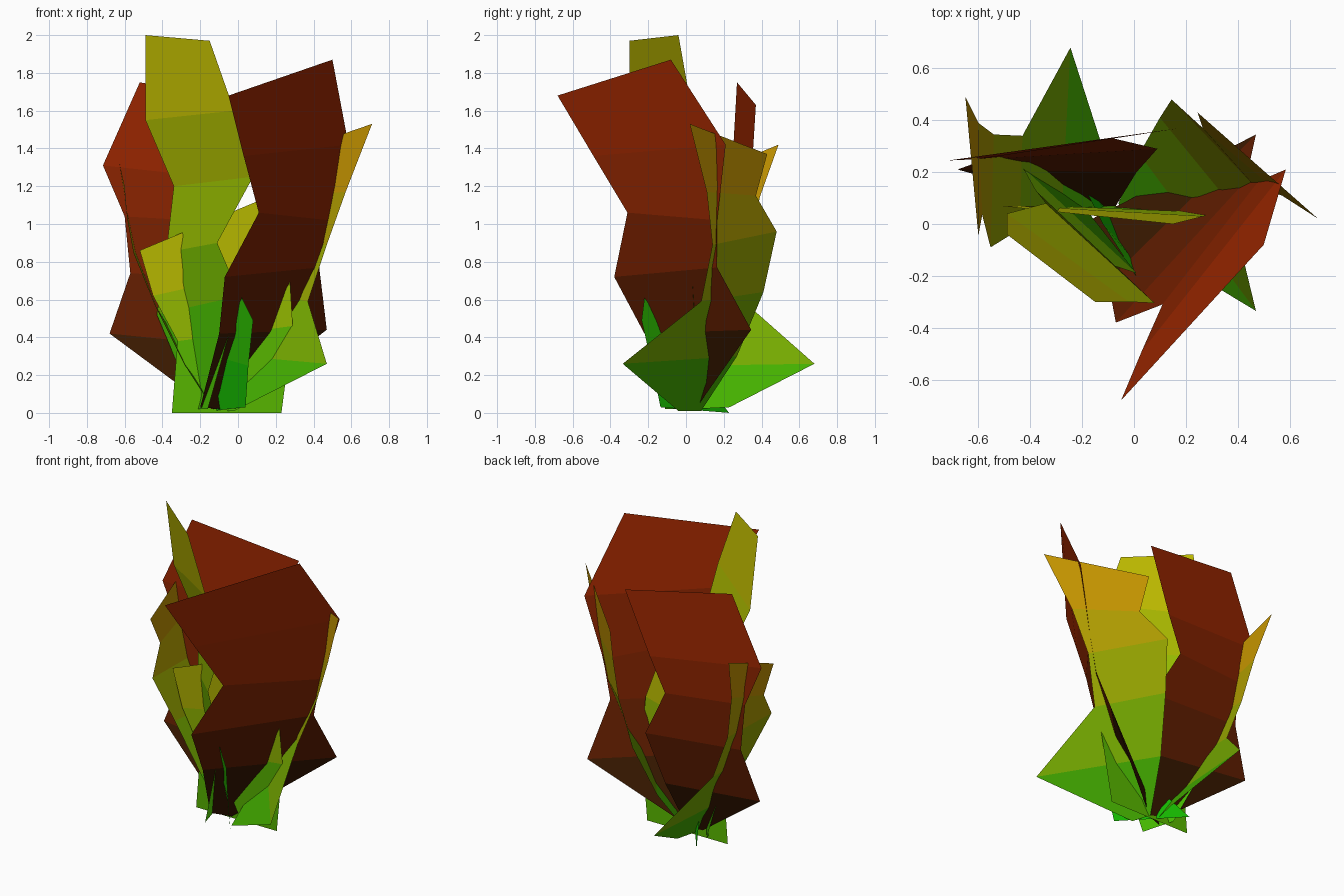
import bpy

GREEN, YELLOW, ORANGE = (0.0, 0.46, 0.0), (0.58, 0.50, 0.0), (0.60, 0.27, 0.0)
BLACK, RED = (0.004, 0.008, 0.0), (0.38, 0.022, 0.0)


def shade(name, a, b, t):
    mat = bpy.data.materials.new(name)
    mat.diffuse_color = (*[p + (q - p) * t for p, q in zip(a, b)], 1)
    return mat


def blade(name, left, right, low, high):
    """Flat-faced leaf strip between two edges, base to tip, coloured by height."""
    n = len(left)
    me = bpy.data.meshes.new(name)
    me.from_pydata(left + right, [],
                   [(i, n + i, n + i + 1, i + 1) for i in range(n - 1)])
    for i in range(n - 1):
        me.materials.append(shade(f"{name}_shade_{i}", low, high, (i + 0.5) / (n - 1)))
    for i, p in enumerate(me.polygons):
        p.material_index = i
    ob = bpy.data.objects.new(name, me)
    bpy.context.collection.objects.link(ob)
    return ob


# Tallest green leaf
blade("tall_green_leaf",
      [(-.22, .10, .02), (-.43, .22, .52), (-.38, .13, .85), (-.34, .08, 1.2), (-.49, .04, 1.55), (-.49, -.04, 2.0)],
      [(-.16, -.11, .02), (.01, -.19, .62), (-.11, -.15, .90), (.08, -.305, 1.25), (-.02, -.30, 1.6), (-.15, -.30, 1.97)],
      GREEN, YELLOW)

# Dark red leaf at the front right
blade("front_red_leaf",
      [(-.20, .0, .03), (-.10, -.22, .42), (-.07, -.38, .72), (.11, -.31, 1.06), (.03, -.49, 1.36), (-.05, -.68, 1.68)],
      [(-.08, .05, .02), (.47, .345, .44), (.43, .165, .77), (.48, .165, 1.02), (.585, .21, 1.42), (.50, -.08, 1.87)],
      BLACK, RED)

# Dark red leaf at the back left
blade("back_red_leaf",
      [(-.14, .06, .02), (-.68, .21, .42), (-.57, .25, .74), (-.60, .25, 1.04), (-.715, .245, 1.31), (-.52, .27, 1.75)],
      [(-.07, .07, .02), (.01, .20, .35), (.09, .29, .69), (-.08, .33, 1.01), (.02, .345, 1.23), (.18, .37, 1.63)],
      BLACK, RED)

# Orange-tipped leaf on the right, with a low flare
blade("right_orange_leaf",
      [(-.02, -.04, .01), (.47, -.335, .26), (.37, .08, .59), (.47, .14, .89), (.57, .11, 1.17), (.71, .02, 1.53)],
      [(-.06, .08, .01), (.02, .27, .30), (.10, .41, .64), (.145, .48, .96), (.265, .37, 1.15), (.245, .43, 1.37)],
      GREEN, ORANGE)

# Orange-tipped leaf on the left, with a low flare
blade("left_orange_leaf",
      [(-.10, .23, .03), (-.245, .68, .26), (-.43, .34, .56), (-.54, .345, .85), (-.60, .39, 1.14), (-.65, .49, 1.42)],
      [(-.13, .04, .02), (-.28, .02, .25), (-.44, -.02, .57), (-.553, -.09, .846), (-.585, .035, 1.02), (-.60, -.045, 1.2)],
      GREEN, ORANGE)

# Wide short leaf standing upright through the middle
blade("middle_leaf",
      [(-.35, .07, 0), (-.32, .07, .38), (-.45, .07, .62), (-.52, .07, .86)],
      [(.23, .07, 0), (.29, .045, .46), (.27, .03, .78), (.15, 0, 1.14)], GREEN, YELLOW)

# Short green blade at the front of the base
blade("front_base_blade",
      [(-.235, .228, 0), (-.12, .0, .3), (.02, -.22, .61)],
      [(.04, -.135, .03), (.055, -.18, .25), (.08, -.235, .49)], GREEN, (.03, .46, .0))
